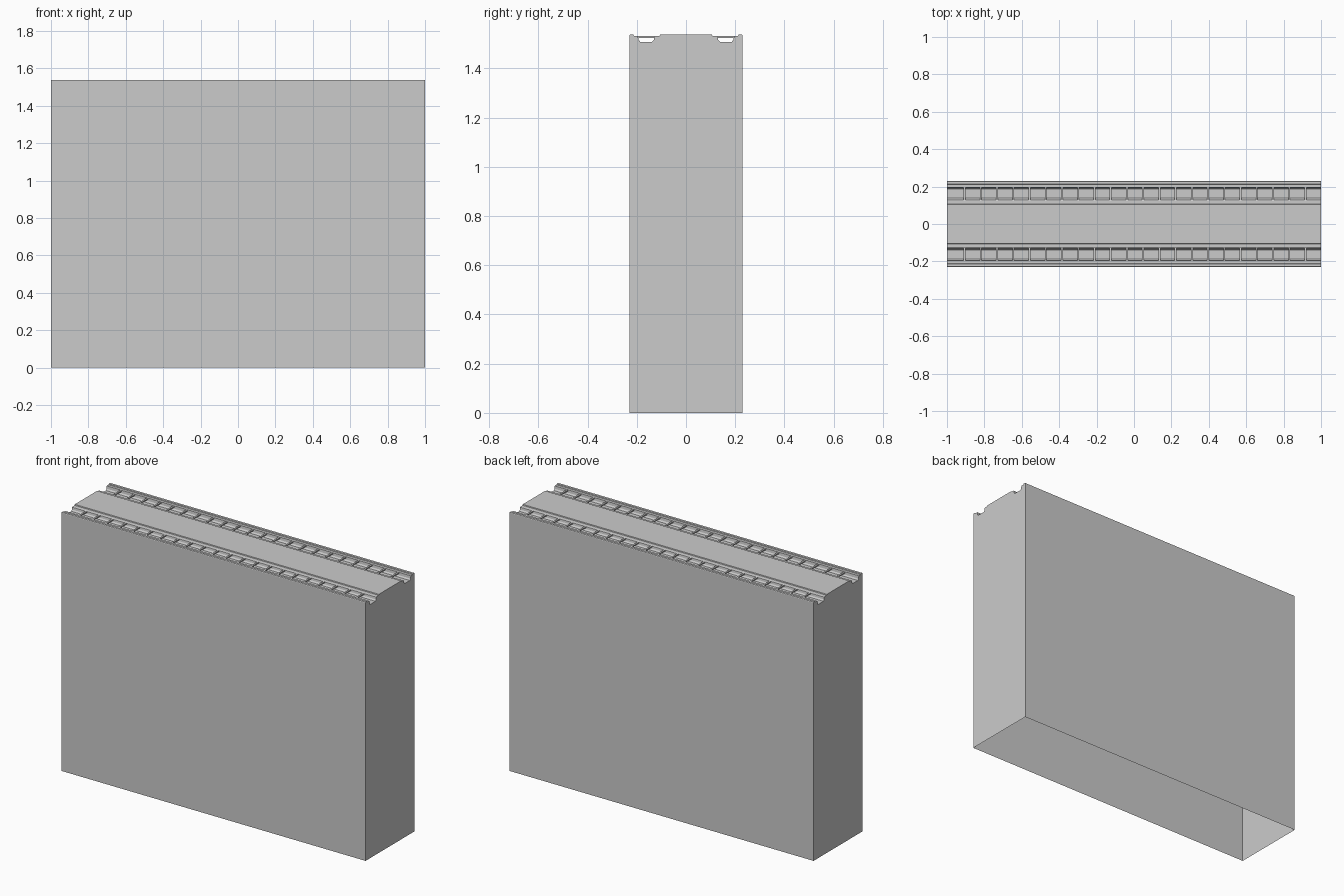
import bpy, bmesh

if "Cube" in bpy.data.objects:
    bpy.data.objects.remove(bpy.data.objects["Cube"])

HALF_LEN = 1.0
TOP = 1.537

# half cross-section (y, z): platform edge, ledge, rounded gutter, outer lip, wall foot
half = [(0.105, TOP), (0.107, 1.532), (0.124, 1.532), (0.129, 1.529), (0.131, 1.516),
        (0.138, 1.508), (0.186, 1.508), (0.193, 1.516), (0.195, 1.532),
        (0.212, 1.532), (0.214, TOP), (0.228, TOP), (0.230, 1.534), (0.230, 0.0)]
profile = [(-y, z) for y, z in reversed(half)] + half


def make_object(name, bm):
    bmesh.ops.recalc_face_normals(bm, faces=bm.faces)
    mesh = bpy.data.meshes.new(name)
    bm.to_mesh(mesh)
    bm.free()
    obj = bpy.data.objects.new(name, mesh)
    bpy.context.collection.objects.link(obj)
    return obj


# wall block: extruded profile with capped ends and an open underside
bm = bmesh.new()
left = [bm.verts.new((-HALF_LEN, y, z)) for y, z in profile]
right = [bm.verts.new((HALF_LEN, y, z)) for y, z in profile]
for i in range(len(profile) - 1):
    bm.faces.new((left[i], right[i], right[i + 1], left[i + 1]))
bm.faces.new(left)
bm.faces.new(reversed(right))
make_object("block_shell", bm)


# grate bars: evenly spaced cross bars spanning each gutter
def grate(name, y):
    bm = bmesh.new()
    bmesh.ops.create_cube(bm, size=1)
    bmesh.ops.scale(bm, vec=(0.01, 0.066, 0.007), verts=bm.verts)
    bmesh.ops.translate(bm, vec=(-0.906, y, 1.5275), verts=bm.verts)
    obj = make_object(name, bm)
    arr = obj.modifiers.new("repeat", 'ARRAY')
    arr.count = 22
    arr.use_relative_offset = False
    arr.use_constant_offset = True
    arr.constant_offset_displace = (0.0868, 0, 0)


grate("front_gutter_bars", -0.162)
grate("back_gutter_bars", 0.162)
